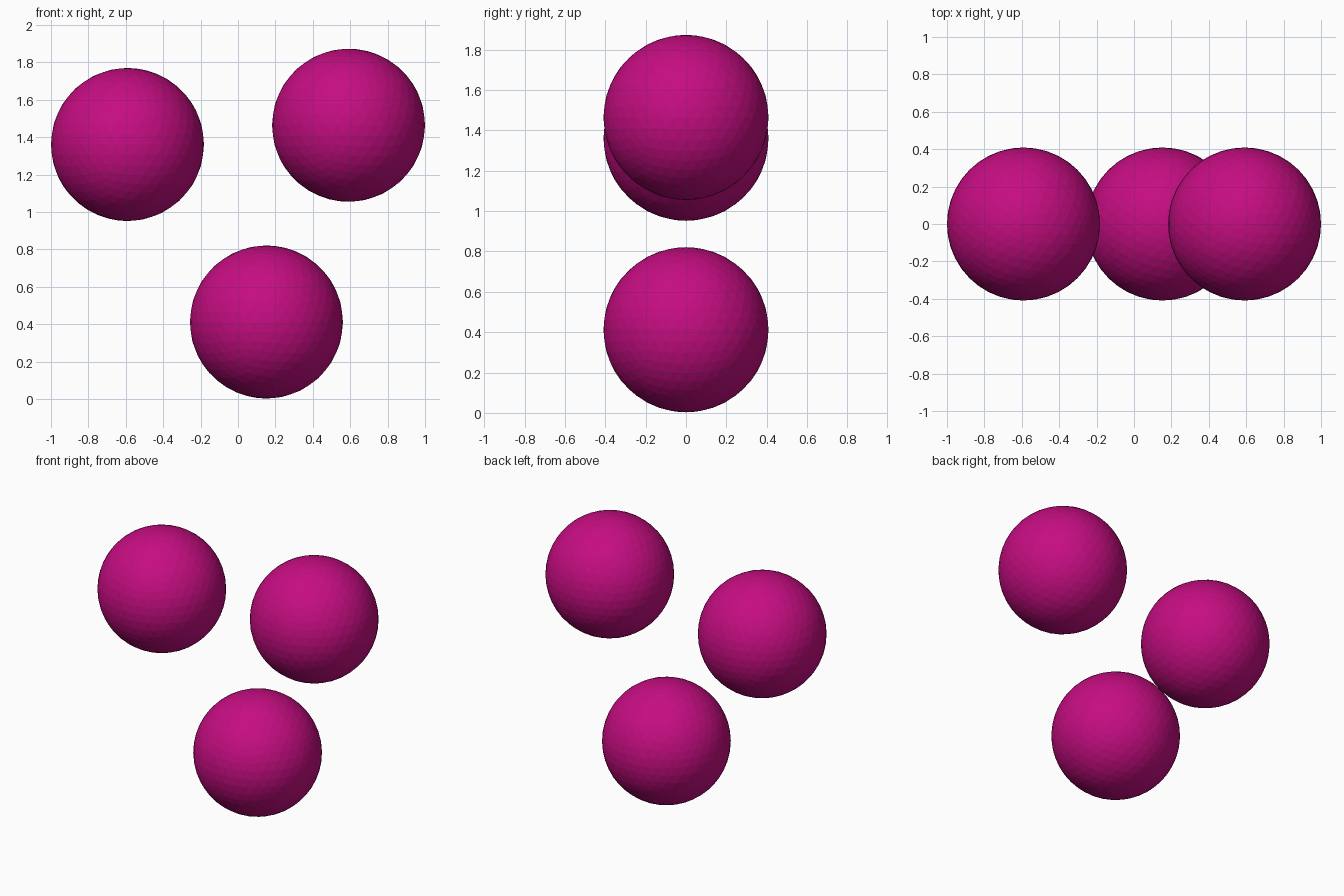
import bpy

if "Cube" in bpy.data.objects:
    bpy.data.objects.remove(bpy.data.objects["Cube"])

# Shared magenta material
magenta = bpy.data.materials.new("magenta")
magenta.diffuse_color = (0.56, 0.004, 0.22, 1)
magenta.use_nodes = True
magenta.node_tree.nodes["Principled BSDF"].inputs["Base Color"].default_value = magenta.diffuse_color


def ball(name, x, z, radius=0.409):
    """Faceted ball lying in the y = 0 plane."""
    bpy.ops.mesh.primitive_ico_sphere_add(subdivisions=4, radius=radius, location=(x, 0, z))
    obj = bpy.context.object
    obj.name = name
    obj.data.materials.append(magenta)


# Three separate balls of equal size
ball("left_ball", -0.591, 1.361)
ball("right_ball", 0.591, 1.464)
ball("bottom_ball", 0.152, 0.412)
